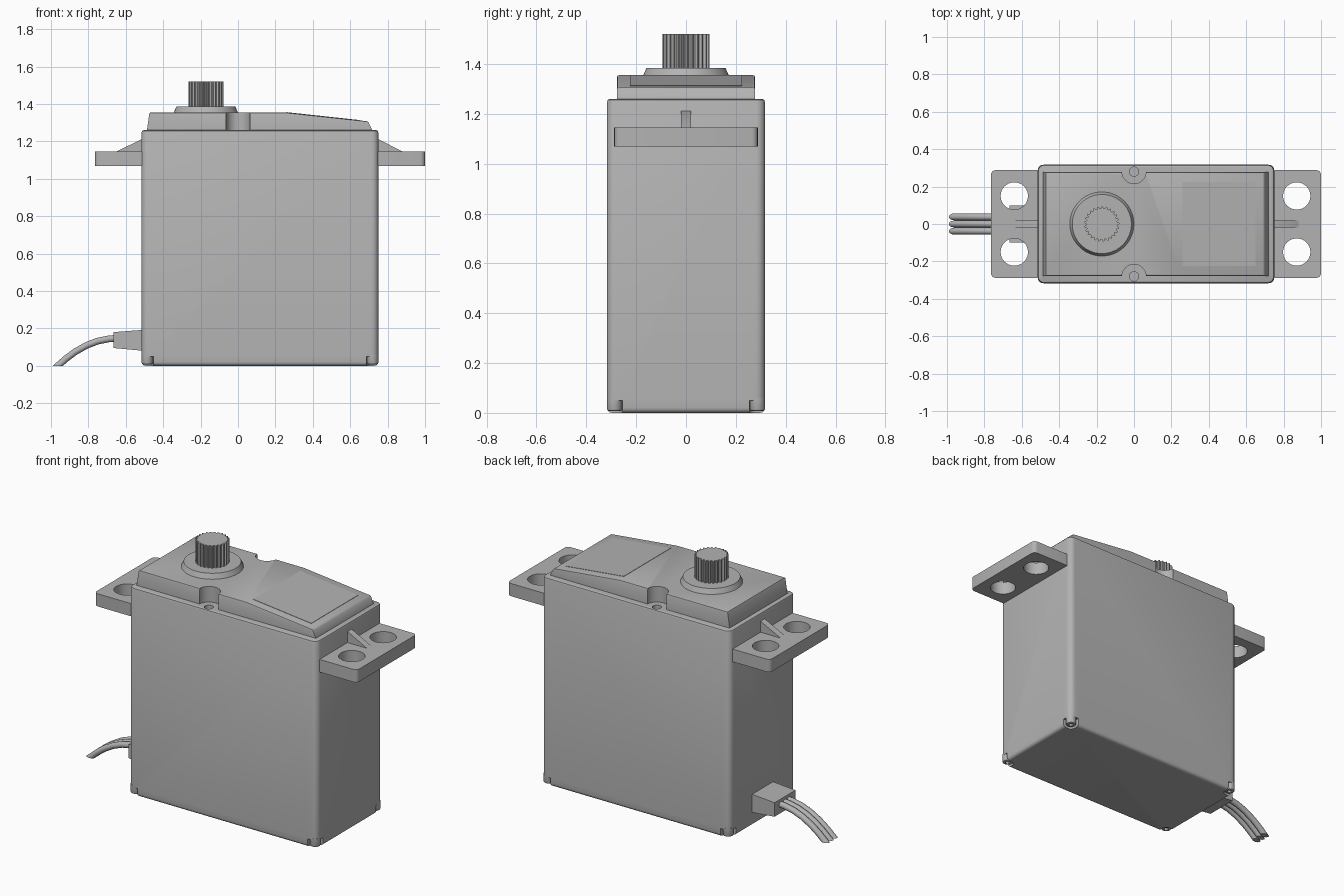
import bpy, bmesh, math
from mathutils import Vector, Matrix

cube = bpy.data.objects.get("Cube")
if cube:
    bpy.data.objects.remove(cube, do_unlink=True)

GREY = (0.45, 0.45, 0.45, 1)
mat = bpy.data.materials.new("plain grey")
mat.use_nodes = True
mat.diffuse_color = GREY
mat.node_tree.nodes["Principled BSDF"].inputs["Base Color"].default_value = GREY


def finish(name, bm, smooth=True):
    bmesh.ops.recalc_face_normals(bm, faces=bm.faces[:])
    me = bpy.data.meshes.new(name)
    bm.to_mesh(me)
    bm.free()
    me.materials.append(mat)
    ob = bpy.data.objects.new(name, me)
    bpy.context.collection.objects.link(ob)
    if smooth:
        shade(ob)
    return ob


def activate(ob):
    bpy.ops.object.select_all(action='DESELECT')
    ob.select_set(True)
    bpy.context.view_layer.objects.active = ob


def shade(ob):
    activate(ob)
    bpy.ops.object.shade_smooth_by_angle(angle=math.radians(35))


def round_edges(bm, test, width, segments=4):
    """Bevel the edges whose two end points pass the test."""
    edges = [e for e in bm.edges if test(e.verts[0].co, e.verts[1].co)]
    bmesh.ops.bevel(bm, geom=edges, offset=width, segments=segments, profile=0.5, affect='EDGES')


def upright(a, b):
    return abs(a.x - b.x) + abs(a.y - b.y) < 1e-5


def at_height(z):
    return lambda a, b: abs(a.z - z) + abs(b.z - z) < 1e-4


def box(x0, x1, y0, y1, z0, z1):
    bm = bmesh.new()
    bmesh.ops.create_cube(bm, size=1)
    bm.transform(Matrix.Translation(((x0 + x1) / 2, (y0 + y1) / 2, (z0 + z1) / 2))
                 @ Matrix.Diagonal((x1 - x0, y1 - y0, z1 - z0, 1)))
    return bm


def side_prism(profile, half):
    """Extrude an xz profile symmetrically along y."""
    bm = bmesh.new()
    face = bm.faces.new([bm.verts.new((x, -half, z)) for x, z in profile])
    new = bmesh.ops.extrude_face_region(bm, geom=[face])["geom"]
    bmesh.ops.translate(bm, verts=[v for v in new if isinstance(v, bmesh.types.BMVert)],
                        vec=(0, 2 * half, 0))
    return bm


def cone(x, y, z0, z1, r0, r1, sides=32):
    bm = bmesh.new()
    bmesh.ops.create_cone(bm, cap_ends=True, segments=sides, radius1=r0, radius2=r1, depth=z1 - z0,
                          matrix=Matrix.Translation((x, y, (z0 + z1) / 2)))
    return bm


def cut(ob, bm):
    cutter = finish("cutter", bm, smooth=False)
    cutter.hide_render = True
    activate(ob)
    mod = ob.modifiers.new("cut", 'BOOLEAN')
    mod.operation, mod.solver, mod.object = 'DIFFERENCE', 'EXACT', cutter
    bpy.ops.object.modifier_apply(modifier=mod.name)
    bpy.data.objects.remove(cutter, do_unlink=True)


LEFT, RIGHT, SIDE, TOP = -0.515, 0.75, 0.317, 1.26

# Main case with rounded corners, a screw pocket in each lower corner
bm = box(LEFT, RIGHT, -SIDE, SIDE, 0, TOP)
round_edges(bm, upright, 0.035, 5)
round_edges(bm, at_height(TOP), 0.012, 2)
round_edges(bm, at_height(0), 0.02, 4)
case = finish("case", bm, smooth=False)
for x, out in ((LEFT, -1), (RIGHT, 1)):
    for sy in (-1, 1):
        cx, cy = x - out * 0.03, sy * (SIDE - 0.03)
        bm = box(*sorted((x - out * 0.062, x + out * 0.05)),
                 *sorted((sy * (SIDE - 0.062), sy * (SIDE + 0.05))), -0.05, 0.05)
        round_edges(bm, upright, 0.03)
        cut(case, bm)
        # Screw head with a socket
        bm = cone(cx, cy, 0.008, 0.06, 0.03, 0.03, 24)
        round_edges(bm, at_height(0.008), 0.008, 2)
        screw = finish("case_screw", bm, smooth=False)
        cut(screw, cone(cx, cy, -0.02, 0.03, 0.015, 0.015, 6))
        shade(screw)

# Top cover with a sloping end and two screw notches
profile = [(-0.487, TOP - 0.01), (-0.487, TOP), (-0.473, 1.355), (0.25, 1.355),
           (0.695, 1.307), (0.718, TOP), (0.718, TOP - 0.01)]
bm = side_prism(profile, 0.277)
round_edges(bm, lambda a, b: min(a.z, b.z) > 1.3 and not (
    abs(a.x - b.x) < 1e-4 and abs(a.x - 0.25) < 0.01), 0.008, 2)
cover = finish("top_cover", bm, smooth=False)
for sy in (-1, 1):
    cut(cover, cone(0, sy * 0.28, 1.2, 1.5, 0.064, 0.064))
    cut(case, cone(0, sy * 0.28, 1.22, 1.3, 0.025, 0.025, 24))
shade(cover)
shade(case)

# Thin label panel on the slope
slope = [(0.26, 1.3539), (0.65, 1.3118)]
finish("slope_panel", side_prism(slope + [(x, z + 0.002) for x, z in reversed(slope)], 0.225))

# Mounting ears, each with two holes and a stiffening rib
for name, wall, tip, hole, rib in (("right_ear", LEFT, -0.765, -0.64, -0.65),
                                   ("left_ear", RIGHT, 1.0, 0.87, 0.88)):
    inner = wall + (0.02 if wall < 0 else -0.02)
    bm = box(*sorted((inner, tip)), -0.288, 0.288, 1.068, 1.145)
    round_edges(bm, lambda a, b: upright(a, b) and abs(a.x - tip) < 1e-4, 0.025)
    ear = finish(name, bm, smooth=False)
    for y in (-0.15, 0.15):
        cut(ear, cone(hole, y, 1, 1.2, 0.073, 0.073, 40))
    shade(ear)
    finish(name + "_rib", side_prism([(inner, 1.13), (rib, 1.13), (rib, 1.145),
                                      (wall, 1.212), (inner, 1.212)], 0.02))

# Output boss and splined shaft
SHAFT = -0.172
finish("output_boss", cone(SHAFT, 0, 1.34, 1.385, 0.178, 0.158, 64))
TEETH = 25
bm = bmesh.new()
ring = []
for i in range(TEETH * 4):
    r = 0.094 if i % 4 < 2 else 0.083
    a = math.tau * i / (TEETH * 4)
    ring.append(bm.verts.new((SHAFT + r * math.cos(a), r * math.sin(a), 1.37)))
new = bmesh.ops.extrude_face_region(bm, geom=[bm.faces.new(ring)])["geom"]
bmesh.ops.translate(bm, verts=[v for v in new if isinstance(v, bmesh.types.BMVert)], vec=(0, 0, 0.15))
finish("splined_shaft", bm, smooth=False)

# Tapered cable grommet
finish("cable_grommet", side_prism([(LEFT + 0.01, 0.08), (LEFT + 0.01, 0.192),
                                    (-0.665, 0.18), (-0.665, 0.095)], 0.1))

# Three drooping wires, trimmed level with the ground
path = [(-0.64, 0.147), (-0.69, 0.144), (-0.75, 0.132), (-0.81, 0.109), (-0.87, 0.075),
        (-0.92, 0.038), (-0.972, -0.008), (-1.02, -0.055)]
for y in (-0.038, 0, 0.038):
    bm = bmesh.new()
    rings = []
    for i, (x, z) in enumerate(path):
        p, q = path[max(i - 1, 0)], path[min(i + 1, len(path) - 1)]
        d = Vector((q[0] - p[0], 0, q[1] - p[1])).normalized()
        up = Vector((0, 1, 0)).cross(d)
        rings.append([bm.verts.new(Vector((x, y, z)) + 0.018 * (
            Vector((0, math.cos(a), 0)) + up * math.sin(a)))
            for a in (math.tau * k / 16 for k in range(16))])
    for a, b in zip(rings, rings[1:]):
        for k in range(16):
            n = (k + 1) % 16
            bm.faces.new((a[k], a[n], b[n], b[k]))
    bm.faces.new(rings[0])
    cutting = bmesh.ops.bisect_plane(bm, geom=bm.verts[:] + bm.edges[:] + bm.faces[:],
                                     plane_co=(0, 0, 0), plane_no=(0, 0, -1), clear_outer=True)
    bmesh.ops.holes_fill(bm, edges=[e for e in bm.edges if e.is_boundary])
    finish("wire", bm)
